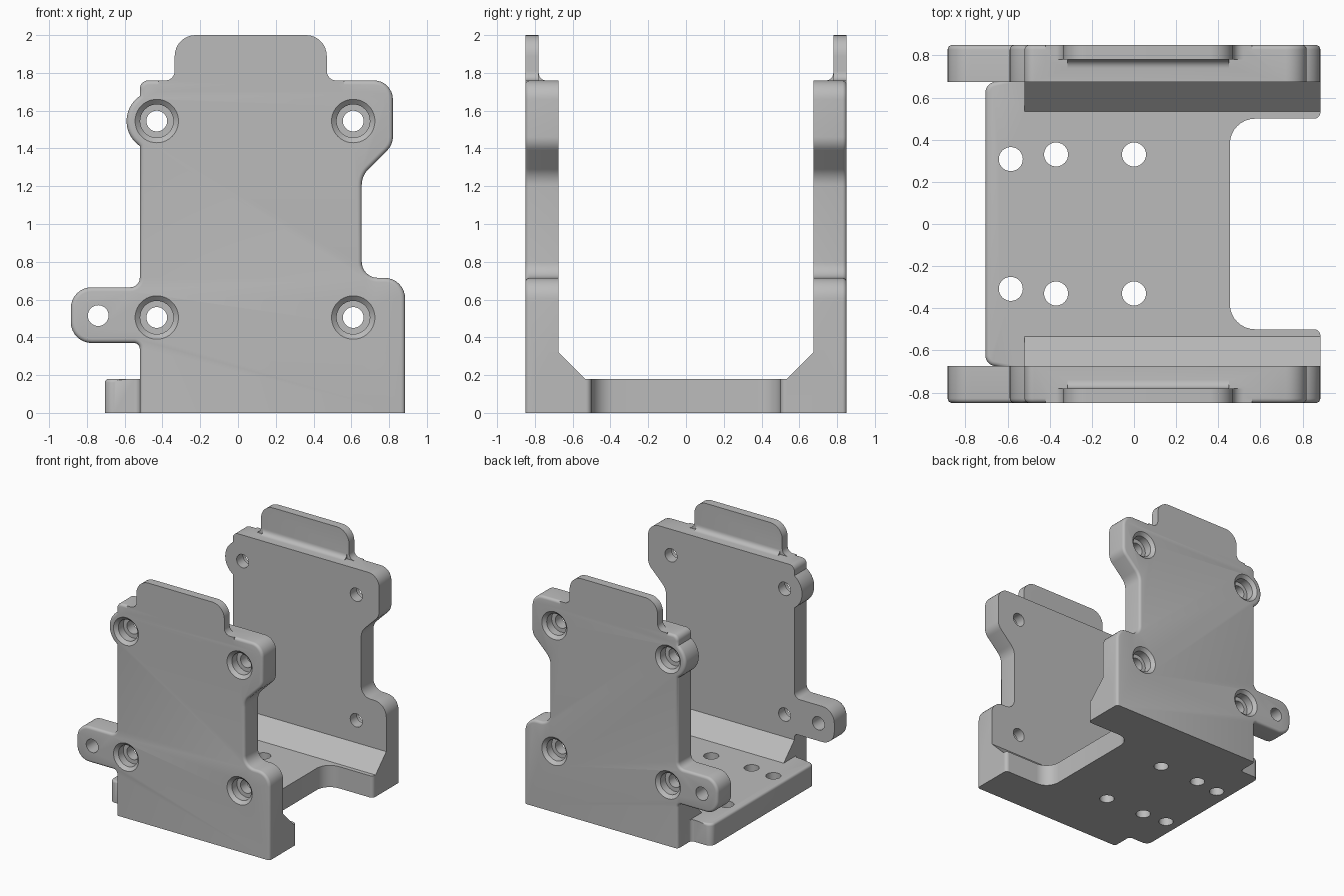
import bpy, bmesh, math
from mathutils import Vector

if "Cube" in bpy.data.objects:
    bpy.data.objects.remove(bpy.data.objects["Cube"])

grey = bpy.data.materials.new("plain grey")
grey.diffuse_color = (0.5, 0.5, 0.5, 1)
grey.use_nodes = True
grey.node_tree.nodes["Principled BSDF"].inputs["Base Color"].default_value = grey.diffuse_color


def rounded(points, seg=8):
    """Outline from (u, v, radius) corners, each rounded by its radius."""
    out = []
    for i, (u, v, r) in enumerate(points):
        p = Vector((u, v))
        if r == 0:
            out.append(p)
            continue
        a = (Vector(points[i - 1][:2]) - p).normalized()
        b = (Vector(points[(i + 1) % len(points)][:2]) - p).normalized()
        half = a.angle(b) / 2
        centre = p + (a + b).normalized() * (r / math.sin(half))
        s = p + a * (r / math.tan(half)) - centre
        e = p + b * (r / math.tan(half)) - centre
        sweep = s.angle_signed(e)
        for k in range(seg + 1):
            t = -sweep * k / seg
            out.append(centre + Vector((s.x * math.cos(t) - s.y * math.sin(t),
                                        s.x * math.sin(t) + s.y * math.cos(t))))
    return out


def make(name, bm, flip=False):
    if flip:
        bmesh.ops.scale(bm, vec=(1, -1, 1), verts=bm.verts)
    bmesh.ops.recalc_face_normals(bm, faces=bm.faces)
    me = bpy.data.meshes.new(name)
    bm.to_mesh(me)
    bm.free()
    me.materials.append(grey)
    ob = bpy.data.objects.new(name, me)
    bpy.context.collection.objects.link(ob)
    return ob


def prism(outline, to3d, lo, hi):
    bm = bmesh.new()
    a = [bm.verts.new(to3d(p[0], p[1], lo)) for p in outline]
    b = [bm.verts.new(to3d(p[0], p[1], hi)) for p in outline]
    bm.faces.new(a)
    bm.faces.new(b[::-1])
    for i in range(len(a)):
        bm.faces.new((a[i - 1], b[i - 1], b[i], a[i]))
    bmesh.ops.recalc_face_normals(bm, faces=bm.faces)
    return bm


def lathe(profile, place, n=40):
    """Solid of revolution from (radius, depth) pairs."""
    bm = bmesh.new()
    rings = [[bm.verts.new(place(r * math.cos(math.tau * k / n), r * math.sin(math.tau * k / n), d))
              for k in range(n)] for r, d in profile]
    bm.faces.new(rings[0])
    bm.faces.new(rings[-1][::-1])
    for p, q in zip(rings, rings[1:]):
        for k in range(n):
            bm.faces.new((p[k - 1], q[k - 1], q[k], p[k]))
    return bm


def xz(u, v, d): return (u, d, v)
def xy(u, v, d): return (u, v, d)
def yz(u, v, d): return (d, u, v)


def boolean(target, other, op):
    mod = target.modifiers.new(op, 'BOOLEAN')
    mod.operation, mod.solver, mod.object = op, 'EXACT', other
    bpy.context.view_layer.objects.active = target
    bpy.ops.object.modifier_apply(modifier=mod.name)
    bpy.data.objects.remove(other)


OUT, IN = -0.85, -0.675

# Base slab with the open slot on its right side
base_outline = rounded([(-0.705, -0.675, 0.05), (-0.52, -0.675, 0.03), (-0.52, -0.80, 0),
                        (0.885, -0.80, 0), (0.885, -0.5, 0.03), (0.455, -0.5, 0.12),
                        (0.455, 0.5, 0.12), (0.885, 0.5, 0.03), (0.885, 0.80, 0),
                        (-0.52, 0.80, 0), (-0.52, 0.675, 0.03), (-0.705, 0.675, 0.05)])
bm = prism(base_outline, xy, 0, 0.18)
edges = [e for e in bm.edges if all(v.co.z > 0.17 and v.co.x < -0.56 for v in e.verts)]
bmesh.ops.bevel(bm, geom=edges, offset=0.02, segments=4, profile=0.5, affect='EDGES')
bracket = make("bracket", bm)

# Side plate outline, with the round boss beside the upper left hole
boss = [(-0.43 + 0.16 * math.cos(a), 1.545 + 0.16 * math.sin(a), 0)
        for a in [math.radians(124 + 112 * k / 16) for k in range(17)]]
plate_outline = rounded([(-0.52, 0, 0), (0.885, 0, 0), (0.885, 0.715, 0.11), (0.655, 0.715, 0.085),
                         (0.655, 1.255, 0.12), (0.82, 1.42, 0.1), (0.82, 1.76, 0.1),
                         (-0.52, 1.76, 0.045)] + boss +
                        [(-0.52, 0.665, 0.05), (-0.885, 0.665, 0.11), (-0.885, 0.37, 0.11),
                         (-0.52, 0.37, 0.03)])
tab_outline = rounded([(-0.42, 1.70, 0), (0.56, 1.70, 0), (0.56, 1.76, 0), (0.47, 1.76, 0.05),
                       (0.47, 2.0, 0.11), (-0.335, 2.0, 0.11), (-0.335, 1.76, 0.05), (-0.42, 1.76, 0)])
gusset = [(IN - 0.05, 0.1), (-0.535, 0.1), (-0.535, 0.18), (IN, 0.32), (IN - 0.05, 0.32)]
cove = [(-0.80, 1.74), (-0.74, 1.74), (-0.74, 1.76)] + [
    (-0.74 - 0.04 * math.sin(a), 1.80 - 0.04 * math.cos(a))
    for a in [math.pi / 2 * k / 6 for k in range(1, 7)]] + [(-0.80, 1.80)]

for flip, side in ((False, "front"), (True, "back")):
    # Plate with its outer rim softened
    bm = prism(plate_outline, xz, OUT, IN)
    rim = [e for e in bm.edges if all(v.co.y < OUT + 0.001 for v in e.verts)
           and max(v.co.z for v in e.verts) > 0.01]
    bmesh.ops.bevel(bm, geom=rim, offset=0.022, segments=4, profile=0.5,
                    affect='EDGES', clamp_overlap=False)
    boolean(bracket, make(side + " plate", bm, flip), 'UNION')
    # Thin upper tab, its inner cove and the sloped gusset at the base
    boolean(bracket, make(side + " tab", prism(tab_outline, xz, OUT, -0.78), flip), 'UNION')
    boolean(bracket, make(side + " cove", prism(cove, yz, -0.315, 0.45), flip), 'UNION')
    boolean(bracket, make(side + " gusset", prism(gusset, yz, -0.52, 0.885), flip), 'UNION')
    # Stepped screw holes
    for x in (-0.43, 0.61):
        for z in (0.505, 1.545):
            bm = lathe([(0.115, -0.9), (0.115, OUT), (0.088, -0.825), (0.088, -0.76),
                        (0.055, -0.76), (0.055, -0.6)],
                       lambda a, b, d: (x + a, d, z + b))
            boolean(bracket, make(side + " screw cutter", bm, flip), 'DIFFERENCE')
    # Ear hole
    bm = lathe([(0.055, -0.9), (0.055, -0.6)], lambda a, b, d: (-0.74 + a, d, 0.515 + b))
    boolean(bracket, make(side + " ear cutter", bm, flip), 'DIFFERENCE')
    # Base holes
    for x, y in ((-0.585, -0.308), (-0.37, -0.33), (0, -0.33)):
        bm = lathe([(0.057, -0.1), (0.057, 0.3)], lambda a, b, d: (x + a, y + b, d))
        boolean(bracket, make(side + " base cutter", bm, flip), 'DIFFERENCE')

bpy.ops.object.select_all(action='DESELECT')
bracket.select_set(True)
bpy.context.view_layer.objects.active = bracket
bpy.ops.object.shade_smooth_by_angle(angle=math.radians(30))
